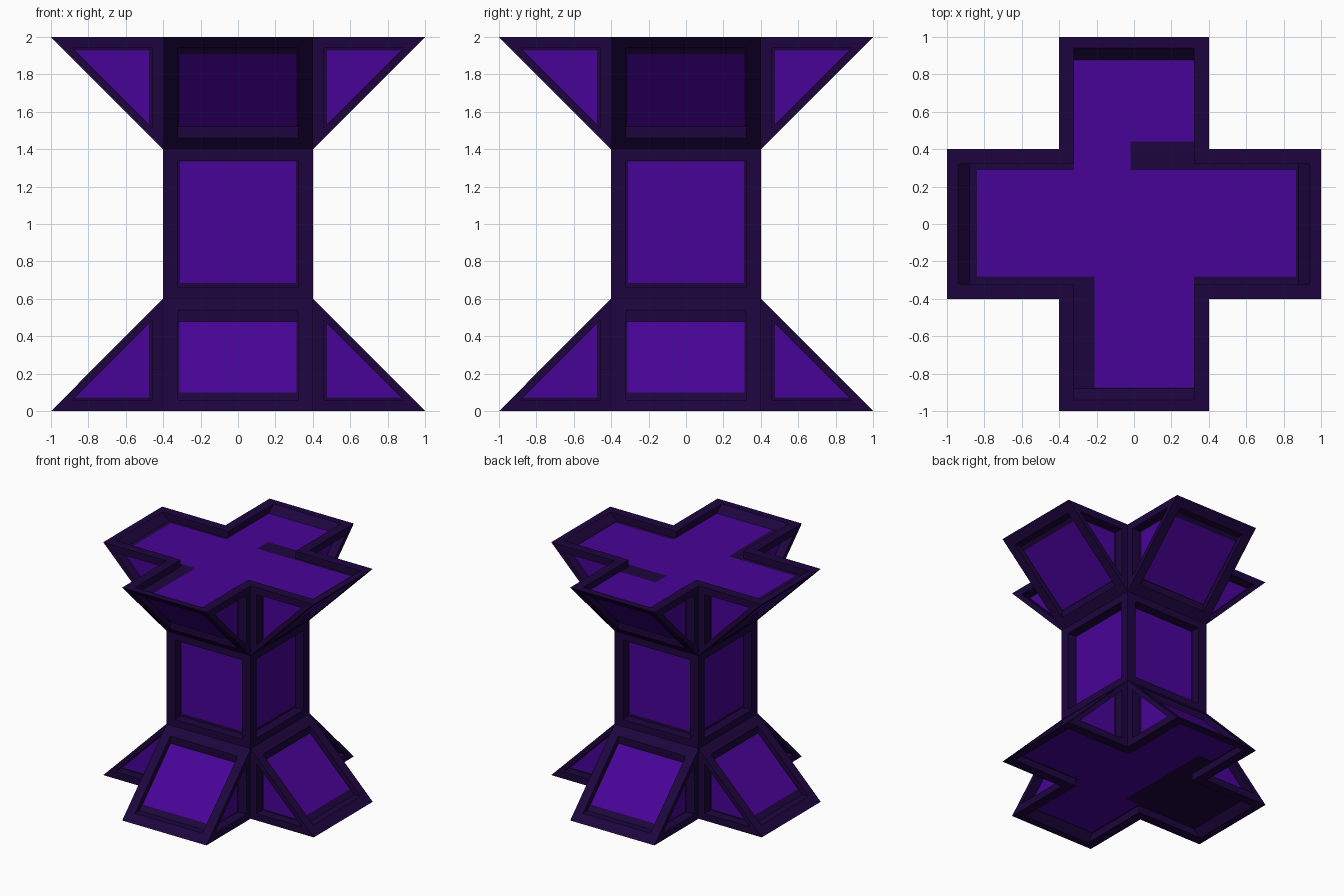
import bpy, bmesh
from mathutils import Matrix, Vector
from math import pi

if "Cube" in bpy.data.objects:
    bpy.data.objects.remove(bpy.data.objects["Cube"])


def mat(name, c):
    m = bpy.data.materials.new(name)
    m.diffuse_color = (*c, 1)
    m.use_nodes = True
    m.node_tree.nodes["Principled BSDF"].inputs["Base Color"].default_value = m.diffuse_color
    return m


FRAME = mat("dark frame", (0.0125, 0.0015, 0.048))
PANEL = mat("purple panel", (0.064, 0.001, 0.31))


def panel(bm, M, outer, hole, floor, paint):
    """Frame rim, recess walls, dark recess floor and a thin purple plate."""
    flip = M.determinant() < 0

    def ring(pts):
        return [bm.verts.new(M @ Vector(p)) for p in pts]

    def face(vs, mi=0):
        f = bm.faces.new(vs[::-1] if flip else vs)
        f.material_index = mi

    a, b, c = ring(outer), ring(hole), ring(floor)
    n = len(a)
    for p, q in ((a, b), (b, c)):
        for i in range(n):
            j = (i + 1) % n
            face([p[i], p[j], q[j], q[i]])
    face(c)
    face(ring(paint), 1)


def finish(name, bm):
    me = bpy.data.meshes.new(name)
    bm.to_mesh(me)
    bm.free()
    me.materials.append(FRAME)
    me.materials.append(PANEL)
    ob = bpy.data.objects.new(name, me)
    bpy.context.collection.objects.link(ob)


def rect(x, z0, z1, y0, y1):
    return [(-x, y0, z0), (x, y0, z0), (x, y1, z1), (-x, y1, z1)]


def tri(x, z, s, y):
    return [(x, y, z), (s - z, y, z), (x, y, s - x)]


def cross(w, e, z):
    return [(x, y, z) for x, y in (
        (-w, -e), (w, -e), (w, -w), (e, -w), (e, w), (w, w),
        (w, e), (-w, e), (-w, w), (-e, w), (-e, -w), (-w, -w))]


spins = [Matrix.Rotation(i * pi / 2, 4, 'Z') for i in range(4)]
mirror_x = Matrix.Scale(-1, 4, (1, 0, 0))
mirror_z = Matrix.Translation((0, 0, 2)) @ Matrix.Scale(-1, 4, (0, 0, 1))

# central column with four square panels
bm = bmesh.new()
for R in spins:
    panel(bm, R, rect(.4, .6, 1.4, -.4, -.4), rect(.32, .66, 1.34, -.4, -.4),
          rect(.32, .66, 1.34, -.32, -.32), rect(.31, .685, 1.335, -.323, -.323))
finish("column", bm)

# cross-shaped purple areas, with their worn edges
top_paint = [(-.21, -.875), (.32, -.875), (.32, -.28), (.865, -.28), (.865, .29),
             (-.02, .29), (-.02, .44), (.32, .44), (.32, .875), (-.32, .875),
             (-.32, .29), (-.84, .29), (-.84, -.28), (-.21, -.28)]
low_paint = [(-.3, -.87), (.3, -.87), (.3, -.3), (.87, -.3), (.87, .3), (.3, .3),
             (.3, .87), (-.3, .87), (-.3, .58), (-.17, .58), (-.17, -.3), (-.3, -.3)]

# flared foot and mirrored flared head
for name, Z, paint, z0, z1 in (("foot", Matrix.Identity(4), low_paint, .1, .478),
                               ("head", mirror_z, top_paint, .09, .478)):
    bm = bmesh.new()
    for R in spins:
        # sloping panel
        panel(bm, Z @ R, rect(.4, 0, .6, -1, -.4), rect(.32, .06, .54, -.94, -.46),
              rect(.32, .06, .48, -.88, -.46),
              rect(.312, z0, z1, z0 - .944, z1 - .944))
        # triangular side panels
        for S in (Matrix.Identity(4), mirror_x):
            panel(bm, Z @ R @ S, tri(.4, 0, 1, -.4), tri(.457, .06, .945, -.4),
                  tri(.457, .06, .945, -.32), tri(.475, .072, .943, -.323))
    # flat cross end
    panel(bm, Z @ mirror_z, cross(.4, 1, 2), cross(.32, .94, 2),
          cross(.32, .88, 1.94), [(x, y, 1.943) for x, y in paint])
    finish(name, bm)
